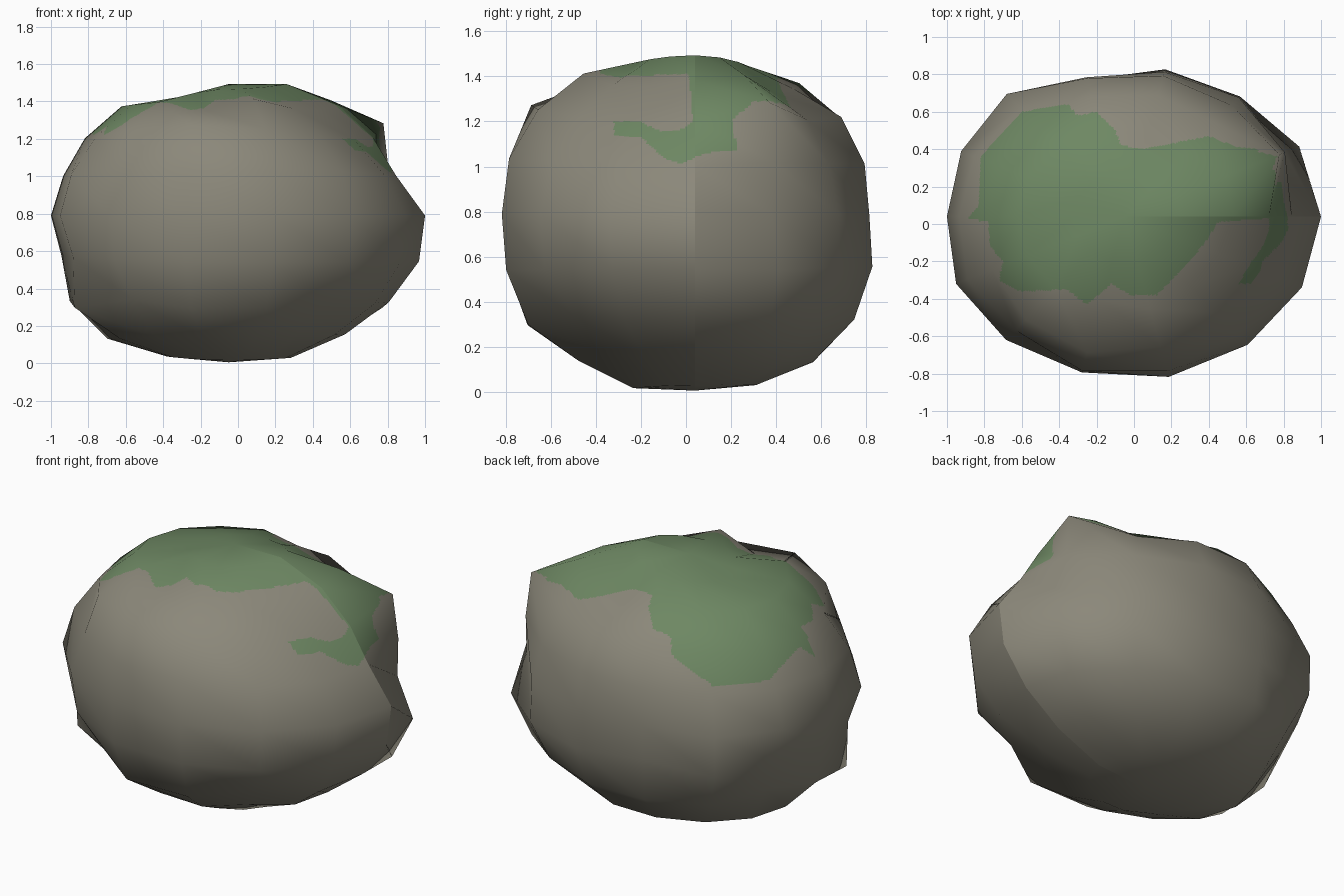
import bpy, bmesh, math
from mathutils import Vector

cube = bpy.data.objects.get("Cube")
if cube:
    bpy.data.objects.remove(cube, do_unlink=True)

SEGMENTS, RINGS, FINE = 14, 10, 24
CENTRE = Vector((-.05, .04, .79))
SIZE = Vector((1, .83, .74))

# Radius factors from the bottom pole to the top pole, along four meridians
left = [1.06, 1.08, 1.06, 1.06, 1.07, 1.05, .94, .955, .99, 1, .95]
back = [1.06, 1.08, 1.1, 1.08, 1.02, .95, .98, .985, .955, .93, .95]
right = [1.06, 1.07, 1.1, 1.05, .94, .95, .93, .95, .975, .89, .95]
front = [1.06, 1.1, 1.09, 1.14, 1.09, 1.06, 1.08, 1.07, 1.04, .96, .95]
meridians = [left, back, right, front]

# Lumps and dents: segment, then the factor at each changed ring
lumps = {1: {2: 1.09, 3: 1.13, 4: 1.09, 5: .946, 6: 1, 7: 1.135, 8: 1.03},
         2: {5: .98, 7: .955, 8: .9},
         3: {7: .99, 8: .925},
         4: {4: .95, 5: .92, 6: .96, 8: .97},
         5: {4: 1.055, 5: 1.01, 6: .945, 7: .95},
         6: {3: .98, 4: .95, 5: .97},
         8: {3: 1.13, 4: .97, 5: 1, 6: .98, 7: .97},
         9: {2: 1.08, 3: 1.03, 6: .985, 7: 1.05},
         10: {2: 1.08, 5: 1.03, 7: 1.11, 8: .94},
         11: {3: 1.13, 8: 1.04},
         12: {2: 1.04, 3: 1.03, 7: .98, 8: .955},
         13: {7: .925, 8: .945}}


def cage_point(segment, ring):
    turn = 4 * (segment % SEGMENTS) / SEGMENTS
    side, t = int(turn), turn % 1
    t = t * t * (3 - 2 * t)
    factor = meridians[side][ring] * (1 - t) + meridians[(side + 1) % 4][ring] * t
    factor = lumps.get(segment % SEGMENTS, {}).get(ring, factor)
    azimuth = math.tau * segment / SEGMENTS
    height = math.pi * (ring / RINGS - .5)
    direction = Vector((math.cos(height) * math.cos(azimuth),
                        math.cos(height) * math.sin(azimuth), math.sin(height)))
    return CENTRE + direction * SIZE * factor


def grid_faces(bm, points, columns, rows):
    """Skin a grid whose first and last rows are single pole points."""
    poles = {0: bm.verts.new(points[0][0]), rows: bm.verts.new(points[rows][0])}
    grid = [[poles[r] if r in poles else bm.verts.new(points[r][c])
             for c in range(columns + 1)] for r in range(rows + 1)]
    for r in range(rows):
        for c in range(columns):
            corners = [grid[r][c], grid[r][c + 1], grid[r + 1][c + 1], grid[r + 1][c]]
            bm.faces.new(list(dict.fromkeys(corners)))
    bm.normal_update()
    return grid


def blend(grid, row, column):
    """Value on the two flat triangles between four cage points."""
    r, c = min(row // FINE, RINGS - 1), min(column // FINE, SEGMENTS - 1)
    v, u = row / FINE - r, column / FINE - c
    a, b = grid[r][c], grid[r][c + 1]
    d, e = grid[r + 1][c], grid[r + 1][c + 1]
    if r in (0, RINGS - 1):
        return a.lerp(b, u).lerp(d.lerp(e, u), v)
    if u + v <= 1:
        return a + (b - a) * u + (d - a) * v
    return e + (d - e) * (1 - u) + (b - e) * (1 - v)


def inside(outline, a, b):
    hit = False
    for (a0, b0), (a1, b1) in zip(outline, outline[1:] + outline[:1]):
        if (b0 > b) != (b1 > b) and a < a0 + (b - b0) * (a1 - a0) / (b1 - b0):
            hit = not hit
    return hit


# Moss outlines: the cap seen from above, and the tongue hanging on the left side
cap = [(-.89, .03), (-.83, .1), (-.82, .36), (-.6, .6), (-.36, .64), (-.3, .58),
       (-.2, .6), (-.1, .5), (-.07, .42), (.05, .4), (.2, .43), (.4, .47),
       (.55, .41), (.66, .4), (.74, .25), (.72, .03), (.45, .01), (.38, -.1),
       (.25, -.25), (.12, -.38), (-.02, -.38), (-.12, -.32), (-.25, -.43),
       (-.36, -.35), (-.62, -.36), (-.72, -.3), (-.7, -.2), (-.77, -.12),
       (-.78, .01)]
tongue = [(.03, 1.42), (.03, 1.2), (-.03, 1.16), (-.13, 1.16), (-.2, 1.2),
          (-.32, 1.2), (-.32, 1.14), (-.2, 1.13), (-.1, 1.04), (-.02, 1.01),
          (.08, 1.06), (.23, 1.07), (.2, 1.2), (.3, 1.29), (.42, 1.29), (.3, 1.42)]


def is_moss(p):
    if p.z < 1:
        return False
    return inside(cap, p.x, p.y) or (p.x > .5 and inside(tongue, p.y, p.z))


# Coarse boulder cage, open along one meridian so that a shading seam stays there
cage = bmesh.new()
cage_grid = grid_faces(cage, [[cage_point(s, r) for s in range(SEGMENTS + 1)]
                              for r in range(RINGS + 1)], SEGMENTS, RINGS)
places = [[v.co.copy() for v in row] for row in cage_grid]
normals = [[v.normal.copy() for v in row] for row in cage_grid]
cage.free()

# Finely divided skin with the same broad facets, so the moss edge can be cut in
columns, rows = SEGMENTS * FINE, RINGS * FINE
skin = bmesh.new()
skin_grid = grid_faces(skin, [[blend(places, r, c) for c in range(columns + 1)]
                              for r in range(rows + 1)], columns, rows)
skin.verts.index_update()
soft = [Vector() for v in skin.verts]
for r, row in enumerate(skin_grid):
    for c, vert in enumerate(row):
        soft[vert.index] = blend(normals, r, c).normalized()
for face in skin.faces:
    face.smooth = True
    face.material_index = int(is_moss(face.calc_center_median()))

mesh = bpy.data.meshes.new("mossy_boulder")
skin.to_mesh(mesh)
skin.free()
mesh.normals_split_custom_set_from_vertices(soft)
boulder = bpy.data.objects.new("mossy_boulder", mesh)
bpy.context.collection.objects.link(boulder)

# Stone and moss colours
for name, colour in (("stone_grey", (.26, .246, .195, 1)),
                     ("moss_green", (.155, .245, .125, 1))):
    material = bpy.data.materials.new(name)
    material.use_nodes = True
    material.diffuse_color = colour
    material.node_tree.nodes["Principled BSDF"].inputs["Base Color"].default_value = colour
    mesh.materials.append(material)
